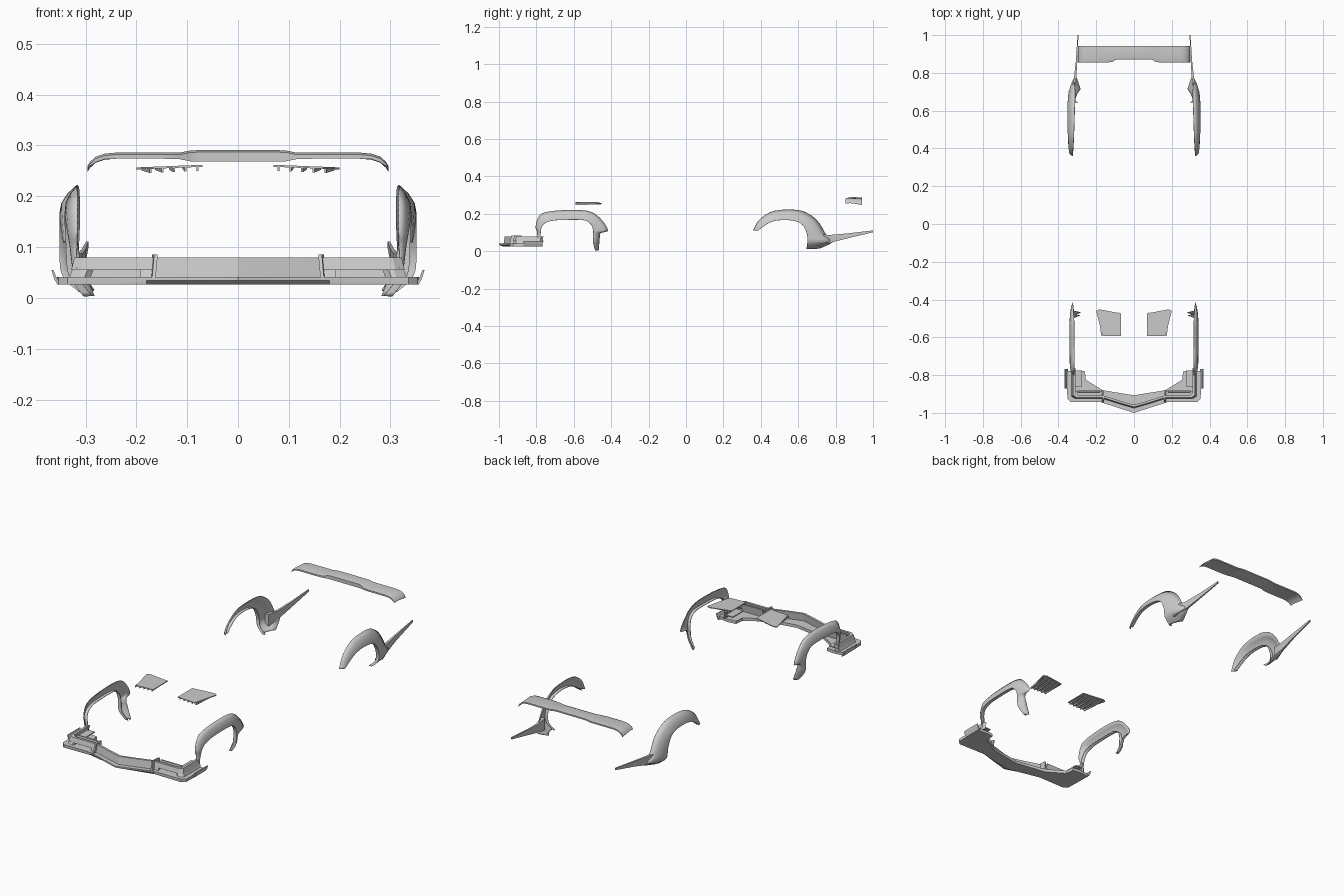
import bpy, bmesh
from mathutils import Vector

if "Cube" in bpy.data.objects:
    bpy.data.objects.remove(bpy.data.objects["Cube"])

grey = bpy.data.materials.new("body grey")
grey.diffuse_color = (0.6, 0.6, 0.6, 1)
grey.use_nodes = True
grey.node_tree.nodes["Principled BSDF"].inputs["Base Color"].default_value = grey.diffuse_color


def make(name, verts, faces, mirror=False, solid=0, offset=0, angle=0.5):
    me = bpy.data.meshes.new(name)
    me.from_pydata([tuple(v) for v in verts], [], faces)
    bm = bmesh.new()
    bm.from_mesh(me)
    bmesh.ops.recalc_face_normals(bm, faces=bm.faces)
    bm.to_mesh(me)
    bm.free()
    me.materials.append(grey)
    ob = bpy.data.objects.new(name, me)
    bpy.context.collection.objects.link(ob)
    if solid:
        m = ob.modifiers.new("thickness", 'SOLIDIFY')
        m.thickness, m.offset = solid, offset
    if mirror:
        ob.modifiers.new("mirror", 'MIRROR')
    bpy.ops.object.select_all(action='DESELECT')
    ob.select_set(True)
    bpy.context.view_layer.objects.active = ob
    bpy.ops.object.shade_smooth_by_angle(angle=angle)
    return ob


def loft(name, rows, closed=False, **kw):
    """Skin equal-length point rows; closed rows become a capped solid."""
    n = len(rows[0])
    verts = [p for r in rows for p in r]
    faces = []
    for i in range(len(rows) - 1):
        for j in range(n if closed else n - 1):
            k = (j + 1) % n
            faces.append((i*n + j, i*n + k, (i+1)*n + k, (i+1)*n + j))
    if closed:
        faces += [tuple(range(n)), tuple(range(len(verts) - n, len(verts)))]
    return make(name, verts, faces, **kw)


def smooth(stations, steps=4):
    """Catmull-Rom resampling of station tuples."""
    s = [Vector(p) for p in stations]
    out = []
    for i in range(len(s) - 1):
        a, b, c, d = s[max(i-1, 0)], s[i], s[i+1], s[min(i+2, len(s)-1)]
        for k in range(steps):
            t = k / steps
            out.append(0.5*(2*b + (c-a)*t + (2*a-5*b+4*c-d)*t*t + (3*b-a-3*c+d)*t**3))
    return out + [s[-1]]


def arch(name, stations):
    """Wheel arch flare: outer edge, bulged middle, lip, and lip return."""
    rows = []
    for yo, zo, yi, zi, xo, xi in smooth(stations):
        row = []
        for t, bulge in ((0, 0), (.3, .55), (.65, .9), (1, 1)):
            row.append((xo + (xi-xo)*bulge, yo + (yi-yo)*t, zo + (zi-zo)*t))
        row.append((xi - .016, yi, zi))
        rows.append(row)
    loft(name, rows, mirror=True, solid=.003, angle=.7)


# wheel arch flares: outer y,z / lip y,z / outer x, lip x
arch("front_fender_flare", [
    (-.793, .05, -.780, .05, .318, .324), (-.795, .10, -.778, .10, .317, .330),
    (-.803, .13, -.774, .125, .316, .334), (-.790, .178, -.762, .145, .316, .337),
    (-.757, .206, -.738, .158, .316, .339), (-.65, .219, -.69, .167, .316, .340),
    (-.527, .215, -.553, .168, .317, .340), (-.463, .18, -.51, .147, .320, .340),
    (-.417, .112, -.496, .115, .324, .338), (-.457, .098, -.495, .09, .318, .337),
    (-.463, .06, -.495, .045, .305, .332), (-.468, .004, -.484, .004, .283, .303)])
arch("rear_fender_flare", [
    (.36, .11, .382, .11, .325, .343), (.393, .168, .41, .131, .322, .346),
    (.473, .215, .457, .158, .318, .349), (.60, .219, .516, .168, .314, .350),
    (.67, .19, .58, .163, .312, .350), (.714, .147, .623, .142, .312, .350),
    (.75, .086, .648, .092, .314, .350), (.783, .05, .65, .045, .308, .345),
    (.714, .015, .645, .012, .283, .312)])

# tapering side blade trailing each rear flare
loft("rear_side_blade", [[(x - w, y, lo), (x, y, lo), (x, y, hi), (x - w, y, hi)]
     for x, y, lo, hi, w in ((.335, .70, .03, .09, .02), (.318, .77, .045, .087, .012),
                             (.308, .86, .068, .095, .008), (.299, 1.0, .101, .111, .005))],
     closed=True, mirror=True)

# rear wing: raised, narrower centre and curled ends
half = [(.075, .872, .291, .268), (.095, .870, .290, .269), (.115, .858, .286, .273),
        (.15, .854, .286, .274), (.24, .854, .286, .274), (.262, .854, .284, .273),
        (.28, .854, .278, .267), (.291, .854, .268, .260), (.296, .854, .260, .255)]
span = [(-x, y, t, b) for x, y, t, b in reversed(half)] + half
loft("rear_wing", [[(x, y, t - .004), (x, y + .012, t), (x, .942, t - .005), (x, .942, t - .012),
                    (x, y + .025, b + .002), (x, y, b)] for x, y, t, b in span], closed=True)

# hood vents: sloping plate with fins underneath
plate = [(.07, -.592), (.167, -.592), (.2, -.46), (.183, -.452), (.07, -.473)]
top = [Vector((x, y, .262 - .04*(x - .07))) for x, y in plate]
loft("hood_vent_plate", [top, [p - Vector((0, 0, .004)) for p in top]], closed=True, mirror=True)
for i in range(5):
    x = .078 + .023*i
    z = .259 - .04*(x - .07)
    rear = -.470 + .15*(x - .07)
    loft("hood_vent_fin", [[(x + a, y, z), (x + a + .004, y, z), (x + a + .004, y, z - d),
                            (x + a, y, z - d)]
         for y, a, d in ((-.59, 0, .009), (rear, .008*i/2, .004))], closed=True, mirror=True)

# front splitter floor: pointed lip with a chamfered underside
outer = [(0, -1.0), (.18, -.942), (.335, -.942), (.353, -.925), (.356, -.78)]
inner = [(0, -.907), (.165, -.88), (.255, -.825), (.26, -.78), (.30, -.775)]
floor_half = []
for (xo, yo), (xi, yi) in zip(outer, inner):
    back = max(0, .02 - .1*xo)
    floor_half.append([(xo, yo, .041), (xo, yo, .034 if back else .026), (xo, yo + back, .026),
                       (xi, yi, .026), (xi, yi, .041)])
floor = [[(-p[0], p[1], p[2]) for p in r] for r in floor_half[:0:-1]] + floor_half
loft("splitter_floor", floor, closed=True)

# outward-leaning end plates
loft("splitter_end_plate", [[(.350, y, .026), (.355, y, .026), (.362, y, .038), (.367, y, h),
                             (.363, y, h), (.357, y, .04)]
     for y, h in ((-.87, .055), (-.768, .055))], closed=True, mirror=True)


def wall(name, path, z0, z1, w=.012, lean=.006):
    """Upright strip following a plan path, leaning back toward its top."""
    rows = []
    for x, y in path:
        s = 1 if x > .3 else 0
        rows.append([(x, y, z0), (x - lean*s, y + lean, z1),
                     (x - lean*s - w*s, y + lean + w, z1), (x - w*s, y + w, z0)])
    loft(name, rows, closed=True, mirror=True, angle=.3)


# bumper wall: full-height centre, slotted sides, returning along the flanks
wall("bumper_centre_wall", [(0, -.975), (.08, -.952), (.165, -.925)], .04, .08)
wall("bumper_upper_band", [(.165, -.925), (.31, -.925), (.328, -.912), (.328, -.78)], .055, .08)
wall("bumper_inner_post", [(.165, -.925), (.192, -.925)], .04, .056)
wall("bumper_corner_post", [(.302, -.925), (.312, -.925), (.332, -.912), (.332, -.78)], .04, .056)
wall("bumper_slot_back", [(.18, -.895), (.30, -.895)], .04, .08, .008)

# slot roof joining the band and the slot back
loft("bumper_slot_roof", [[(x, -.918, .055), (x, -.885, .055), (x, -.885, .06), (x, -.918, .06)]
     for x in (.17, .318)], closed=True, mirror=True)

# shelf beside the wheel arch
loft("bumper_corner_shelf", [[(x, -.86, .055), (x, -.775, .055), (x, -.775, .06), (x, -.86, .06)]
     for x in (.275, .325)], closed=True, mirror=True)

# upright fins splitting the centre from the slots
loft("splitter_fin", [[(x, -.945, .04), (x + .004, -.88, .04), (x, -.88, .085), (x - .004, -.932, .085)]
     for x in (.162, .169)], closed=True, mirror=True)
